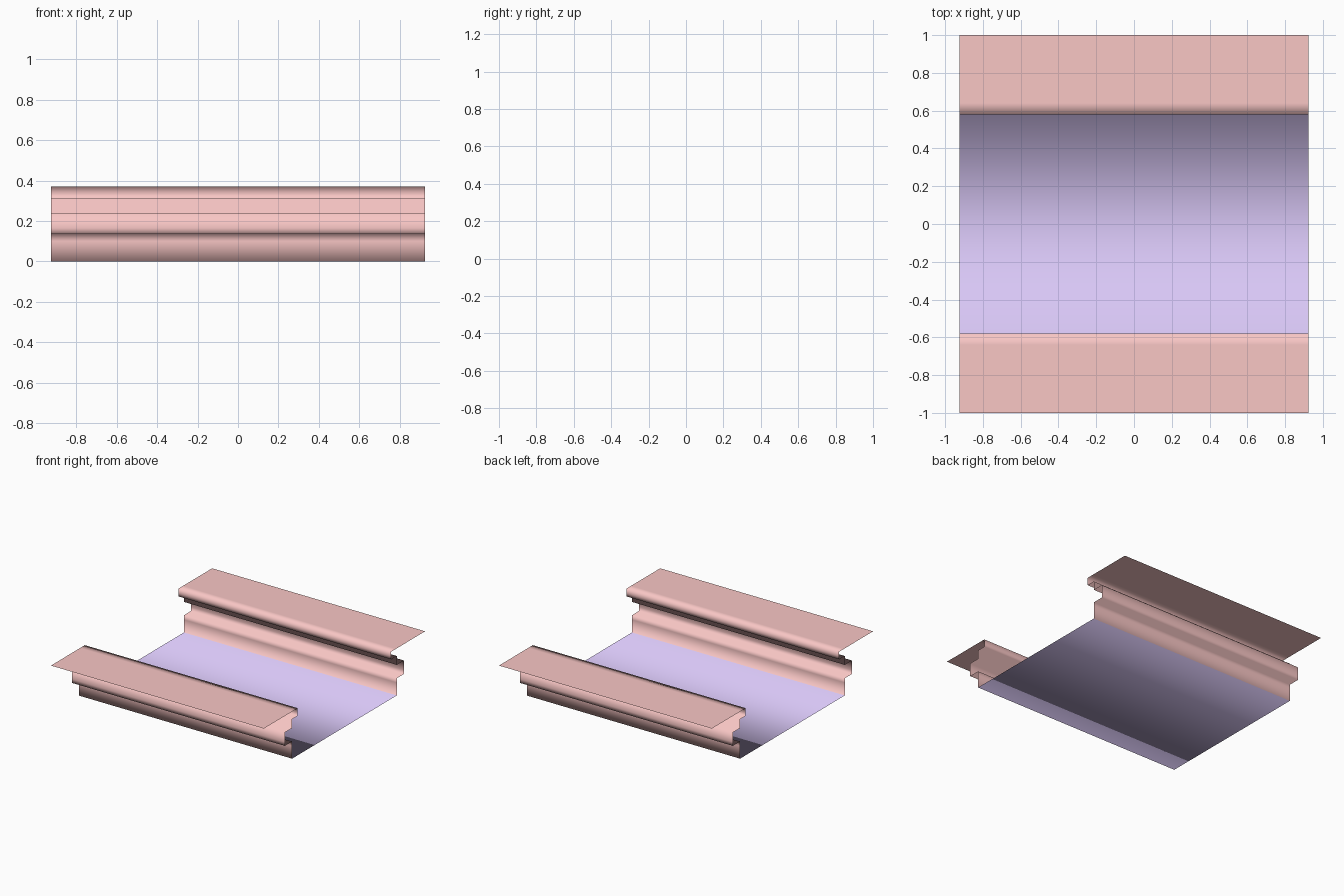
import bpy, bmesh

if "Cube" in bpy.data.objects:
    bpy.data.objects.remove(bpy.data.objects["Cube"])

HALF_LENGTH = 0.925


def material(name, color):
    m = bpy.data.materials.new(name)
    m.diffuse_color = (*color, 1)
    m.use_nodes = True
    m.node_tree.nodes["Principled BSDF"].inputs["Base Color"].default_value = m.diffuse_color
    return m


# Half cross-section (y, z) from the floor corner out to the flange tip
half = [(0.65, 0.0), (0.65, 0.10), (0.65, 0.135),      # lower wall
        (0.74, 0.135), (0.74, 0.165), (0.74, 0.24),    # side groove
        (0.65, 0.24), (0.65, 0.31),                    # neck
        (0.58, 0.31), (0.58, 0.335), (0.58, 0.37),     # inner lip
        (0.64, 0.37), (1.0, 0.37)]                     # top flange
profile = [(-y, z) for y, z in reversed(half)] + half

# Open sheet: the section swept along x, with a floor in the middle
bm = bmesh.new()
rows = [[bm.verts.new((x, y, z)) for x in (-HALF_LENGTH, HALF_LENGTH)]
        for y, z in profile]
for i, (a, b) in enumerate(zip(rows, rows[1:])):
    face = bm.faces.new((a[0], a[1], b[1], b[0]))
    face.smooth = True
    face.material_index = 1 if i == len(half) - 1 else 0

mesh = bpy.data.meshes.new("channel_sheet")
bm.to_mesh(mesh)
bm.free()
mesh.materials.append(material("side_red", (0.95, 0.57, 0.56)))
mesh.materials.append(material("floor_purple", (0.69, 0.57, 0.92)))
bpy.context.collection.objects.link(bpy.data.objects.new("channel_sheet", mesh))
